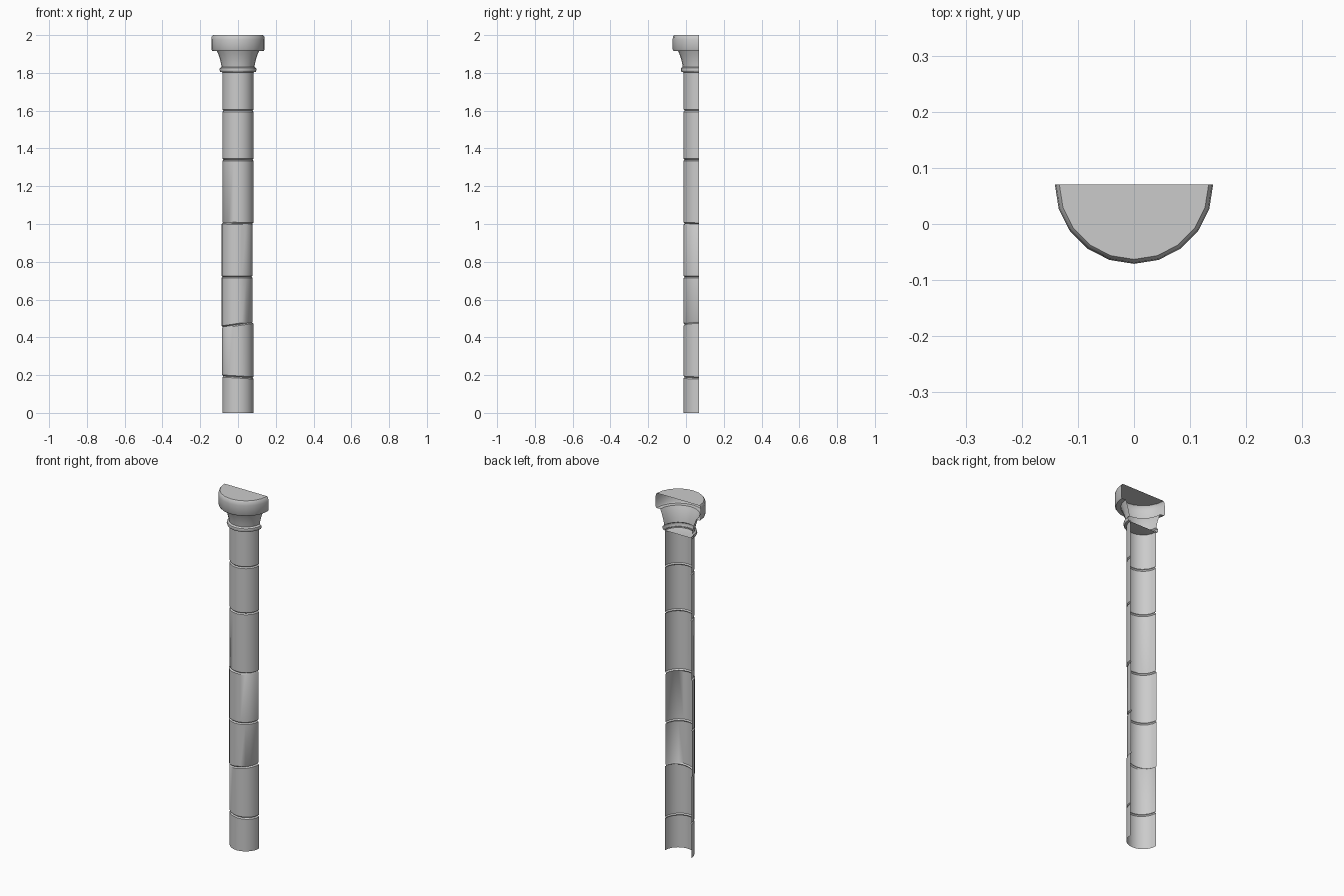
import bpy, bmesh
from math import pi, cos, sin, radians

if "Cube" in bpy.data.objects:
    bpy.data.objects.remove(bpy.data.objects["Cube"])

SEGS = 10       # facets around the half circle
AXIS_Y = 0.07   # the open back lies on this plane


def half_lathe(name, rings, cap_bottom=False, cap_top=False):
    """Half-round shell from rings of (radius, z, x shift, slope along x)."""
    bm = bmesh.new()
    rows = []
    for r, z, dx, slope in rings:
        row = []
        for i in range(SEGS + 1):
            a = pi + pi * i / SEGS
            x = r * cos(a)
            row.append(bm.verts.new((x + dx, AXIS_Y + r * sin(a), z + slope * x)))
        rows.append(row)
    for lo, hi in zip(rows, rows[1:]):
        for i in range(SEGS):
            bm.faces.new((lo[i], lo[i + 1], hi[i + 1], hi[i]))
    if cap_bottom:
        bm.faces.new(rows[0][::-1])
    if cap_top:
        bm.faces.new(rows[-1])
    mesh = bpy.data.meshes.new(name)
    bm.to_mesh(mesh)
    bm.free()
    ob = bpy.data.objects.new(name, mesh)
    bpy.context.collection.objects.link(ob)
    bpy.ops.object.select_all(action='DESELECT')
    bpy.context.view_layer.objects.active = ob
    ob.select_set(True)
    bpy.ops.object.shade_smooth_by_angle(angle=radians(35))
    return ob


# Shaft: stacked drums, uneven joints cut as small V grooves
R, GROOVE, GAP = 0.083, 0.006, 0.006
joints = [(0.19, -0.06), (0.467, 0.15), (0.72, 0.0),
          (1.003, -0.03), (1.34, 0.0), (1.60, 0.0)]
shifts = [0, -0.001, -0.005, -0.005, 0, 0, 0]
shaft = [(R, 0, shifts[0], 0)]
for k, (z, slope) in enumerate(joints):
    a, b = shifts[k], shifts[k + 1]
    shaft += [(R, z - GAP, a, slope),
              (R - GROOVE, z, (a + b) / 2, slope),
              (R, z + GAP, b, slope)]
shaft.append((R, 1.81, 0, 0))
half_lathe("column_shaft", shaft)

# Capital: neck ring, flared bell and thick rounded abacus
profile = [(0.084, 1.803), (0.094, 1.806), (0.098, 1.815), (0.096, 1.825),
           (0.087, 1.831), (0.091, 1.855), (0.098, 1.880), (0.105, 1.900),
           (0.112, 1.916), (0.136, 1.916), (0.141, 1.924), (0.141, 1.975),
           (0.139, 1.992), (0.133, 2.0)]
half_lathe("column_capital", [(r, z, 0, 0) for r, z in profile],
           cap_bottom=True, cap_top=True)
